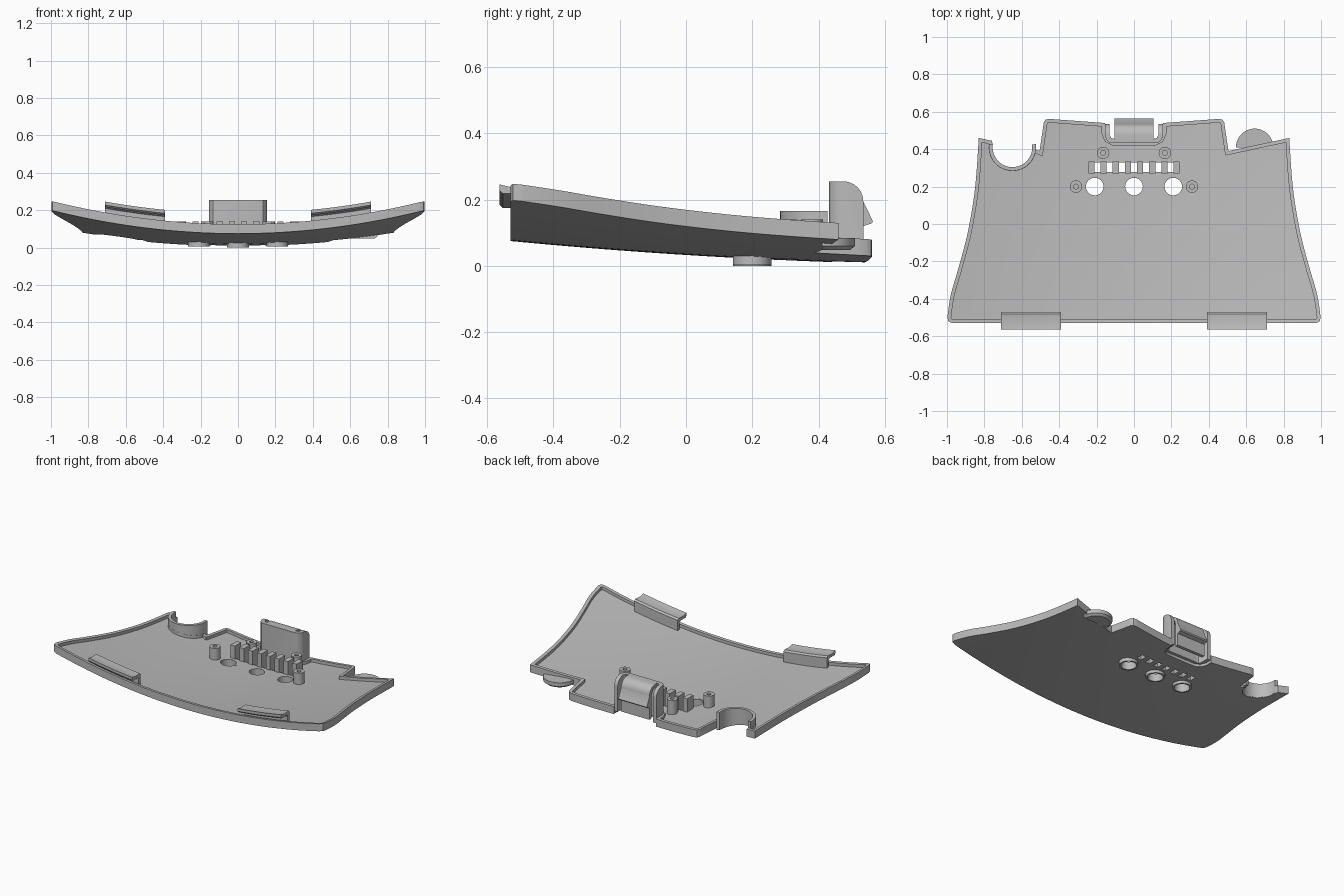
import bpy, bmesh, math
from mathutils import Vector

cube = bpy.data.objects.get("Cube")
if cube:
    bpy.data.objects.remove(cube)

grey = bpy.data.materials.new("light_grey_plastic")
grey.use_nodes = True
grey.diffuse_color = (0.5, 0.5, 0.5, 1)
grey.node_tree.nodes["Principled BSDF"].inputs["Base Color"].default_value = (0.5, 0.5, 0.5, 1)


def under(x, y):
    """Height of the curved outer skin."""
    return 0.033 - 0.0626 * y + 0.0317 * y * y + (0.1115 - 0.0255 * y) * x * x


def finish(name, bm):
    bmesh.ops.recalc_face_normals(bm, faces=bm.faces[:])
    me = bpy.data.meshes.new(name)
    bm.to_mesh(me)
    bm.free()
    me.materials.append(grey)
    ob = bpy.data.objects.new(name, me)
    bpy.context.scene.collection.objects.link(ob)
    return ob


def sweep(name, points, levels, place, bm=None):
    """Loft a closed outline through several levels and cap the ends."""
    own = bm is None
    bm = bm or bmesh.new()
    rings = [[bm.verts.new(place(p, t)) for p in points] for t in levels]
    for a, b in zip(rings, rings[1:]):
        for i in range(len(a)):
            j = (i + 1) % len(a)
            bm.faces.new((a[i], a[j], b[j], b[i]))
    bm.faces.new(rings[0])
    bm.faces.new(rings[-1])
    return finish(name, bm) if own else None


def upright(p, t):
    return (p[0], p[1], t)


def across(p, t):
    return (t, p[0], p[1])


def slab(name, lo, hi):
    """Curved sheet following the outer skin."""
    bm = bmesh.new()
    bmesh.ops.create_grid(bm, x_segments=56, y_segments=32, size=1)
    top = bmesh.ops.extrude_face_region(bm, geom=bm.faces[:])["geom"]
    top = {v for v in top if isinstance(v, bmesh.types.BMVert)}
    for v in bm.verts:
        v.co.x *= 1.1
        v.co.y *= 0.63
        v.co.z = under(v.co.x, v.co.y) + (hi if v in top else lo)
    return finish(name, bm)


def cut(ob, cutter, operation):
    mod = ob.modifiers.new("cut", "BOOLEAN")
    mod.operation, mod.solver, mod.object = operation, "EXACT", cutter
    graph = bpy.context.evaluated_depsgraph_get()
    me = bpy.data.meshes.new_from_object(ob.evaluated_get(graph))
    ob.modifiers.clear()
    ob.data = me
    bpy.data.objects.remove(cutter)


def arc(cx, cy, r, a0, a1, n):
    angles = [math.radians(a0 + (a1 - a0) * i / n) for i in range(n + 1)]
    return [(cx + r * math.cos(a), cy + r * math.sin(a)) for a in angles]


def spline(pts, n=5):
    out = []
    ext = [pts[0]] + pts + [pts[-1]]
    for p0, p1, p2, p3 in zip(ext, ext[1:], ext[2:], ext[3:]):
        a, b, c, d = map(Vector, (p0, p1, p2, p3))
        for i in range(n):
            t = i / n
            v = b + (c - a) * t / 2 + (a - b * 2.5 + c * 2 - d / 2) * t * t \
                + (b * 1.5 - a / 2 - c * 1.5 + d / 2) * t ** 3
            out.append(tuple(v))
    return out + [pts[-1]]


def inset(pts, w):
    """Offset a clockwise outline inward."""
    out = []
    for i, p in enumerate(pts):
        p = Vector(p)
        d1 = (p - Vector(pts[i - 1])).normalized()
        d2 = (Vector(pts[(i + 1) % len(pts)]) - p).normalized()
        n1, n2 = Vector((d1.y, -d1.x)), Vector((d2.y, -d2.x))
        out.append(tuple(p + (n1 + n2) * w / (1 + n1.dot(n2))))
    return out


def tube(name, x, y, outer, inner, z0, z1):
    bm = bmesh.new()
    profile = ((inner, z0), (outer, z0), (outer, z1), (inner, z1))
    rings = [[bm.verts.new((x + px, y + py, z)) for px, py in arc(0, 0, r, 0, 348.75, 31)]
             for r, z in profile]
    for a, b in zip(rings, rings[1:] + rings[:1]):
        for i in range(32):
            j = (i + 1) % 32
            bm.faces.new((a[i], a[j], b[j], b[i]))
    return finish(name, bm)


# Outline of the cover: one half, mirrored, plus the round notch
side = spline([(0.83, 0.46), (0.85, 0.19), (0.89, -0.05), (0.94, -0.24), (0.98, -0.38), (0.998, -0.5)])
half = [(0.11, 0.44), (0.14, 0.455), (0.155, 0.49), (0.155, 0.54), (0.455, 0.562), (0.473, 0.558),
        (0.482, 0.545), (0.505, 0.39)] + side + [(0.992, -0.522), (0.97, -0.53)]
outline = half + [(-x, y) for x, y in reversed(half)]
spot = outline.index((-0.505, 0.39))
outline[spot:spot] = [(-0.76, 0.445)] + arc(-0.65, 0.41, 0.107, 172, 358, 20)

# Shell with raised rim
shell = slab("cover_shell", 0, 0.05)
cut(shell, sweep("trim", outline, (-1, 1), upright), "INTERSECT")
pocket = slab("pocket", 0.03, 0.3)
cut(pocket, sweep("trim", inset(outline, 0.02), (-1, 1), upright), "INTERSECT")
cut(shell, pocket, "DIFFERENCE")

# Button holes and vent slots
bm = bmesh.new()
for x in (-0.21, 0, 0.21):
    sweep("", arc(x, 0.2, 0.049, 0, 348.75, 31), (-1, 1), upright, bm)
for i in range(7):
    x = (i - 3) * 0.065
    sweep("", [(x - 0.016, 0.278), (x + 0.016, 0.278), (x + 0.016, 0.328), (x - 0.016, 0.328)],
          (-1, 1), upright, bm)
cut(shell, finish("holes", bm), "DIFFERENCE")
for x in (-0.21, 0, 0.21):
    s = under(x, 0.2)
    tube("button_collar", x, 0.2, 0.058, 0.047, s - 0.0215, s + 0.029)

# Ribs between the slots
for i in range(8):
    x = (i - 3.5) * 0.065
    sweep("vent_rib", [(x - 0.0165, 0.27), (x + 0.0165, 0.27), (x + 0.0165, 0.335), (x - 0.0165, 0.335)],
          (under(x, 0.3) + 0.01, 0.14), upright)

# Screw posts
for x, y in ((0.165, 0.38), (0.31, 0.2)):
    for s in (-1, 1):
        tube("screw_post", s * x, y, 0.033, 0.013, under(x, y) + 0.012, 0.14)

# Curved wall around the round notch
band = arc(-0.65, 0.41, 0.106, 172, 368, 24) + arc(-0.65, 0.41, 0.126, 368, 172, 24)
sweep("notch_wall", band, (0, 0.165), lambda p, t: (*p, t or under(*p) + 0.005))

# Half-round tab on the other side
sweep("round_tab", arc(0.645, 0.41, 0.1, 0, 180, 24), (0.048, 0.06, 0.085),
      lambda p, t: (0.645 + (p[0] - 0.645) * (0.85 if t < 0.05 else 1),
                    0.41 + (p[1] - 0.41) * (0.85 if t < 0.05 else 1), t))

# Front hooks following the curve of the front edge
hook = [(-0.47, 0.02), (-0.47, 0.093), (-0.48, 0.103), (-0.53, 0.1), (-0.563, 0.108),
        (-0.563, 0.09), (-0.553, 0.08), (-0.5, 0.08), (-0.49, 0.072), (-0.49, 0.02)]
for s in (-1, 1):
    sweep("front_hook", hook, [s * (0.39 + 0.04 * i) for i in range(9)],
          lambda p, t: (t, p[0], p[1] + under(t, -0.53)))

# Rear latch: U-shaped guard with a rounded top
u_half = [(0.155, 0.536), (0.155, 0.47), (0.148, 0.45), (0.133, 0.436), (0.11, 0.432)]
u_inner = [(0.13, 0.536), (0.13, 0.475), (0.122, 0.46), (0.105, 0.455)]
guard = sweep("latch_guard", u_half + [(-x, y) for x, y in reversed(u_half)]
              + [(-x, y) for x, y in u_inner] + u_inner[::-1], (0.03, 0.255), upright)
crown = arc(0.475, 0.195, 0.06, 0, 90, 10)
cut(guard, sweep("trim", [(0.4, 0), (0.535, 0)] + crown + [(0.4, 0.255)], (-0.3, 0.3), across),
    "INTERSECT")

# Springy tongue with a wedge catch
tongue = ([(0.44, 0.03), (0.44, 0.255)] + crown[::-1]
          + [(0.564, 0.135), (0.56, 0.128), (0.535, 0.12), (0.535, 0.04), (0.513, 0.04)]
          + arc(0.475, 0.195, 0.038, 0, 90, 6) + [(0.46, 0.233), (0.46, 0.03)])
sweep("latch_tongue", tongue, (-0.105, 0.105), across)

# Smooth shading with sharp edges kept
for ob in bpy.context.scene.objects:
    if ob.type == "MESH" and ob.data.materials and ob.data.materials[0] == grey:
        bpy.ops.object.select_all(action="DESELECT")
        ob.select_set(True)
        bpy.context.view_layer.objects.active = ob
        bpy.ops.object.shade_smooth_by_angle(angle=math.radians(30))
